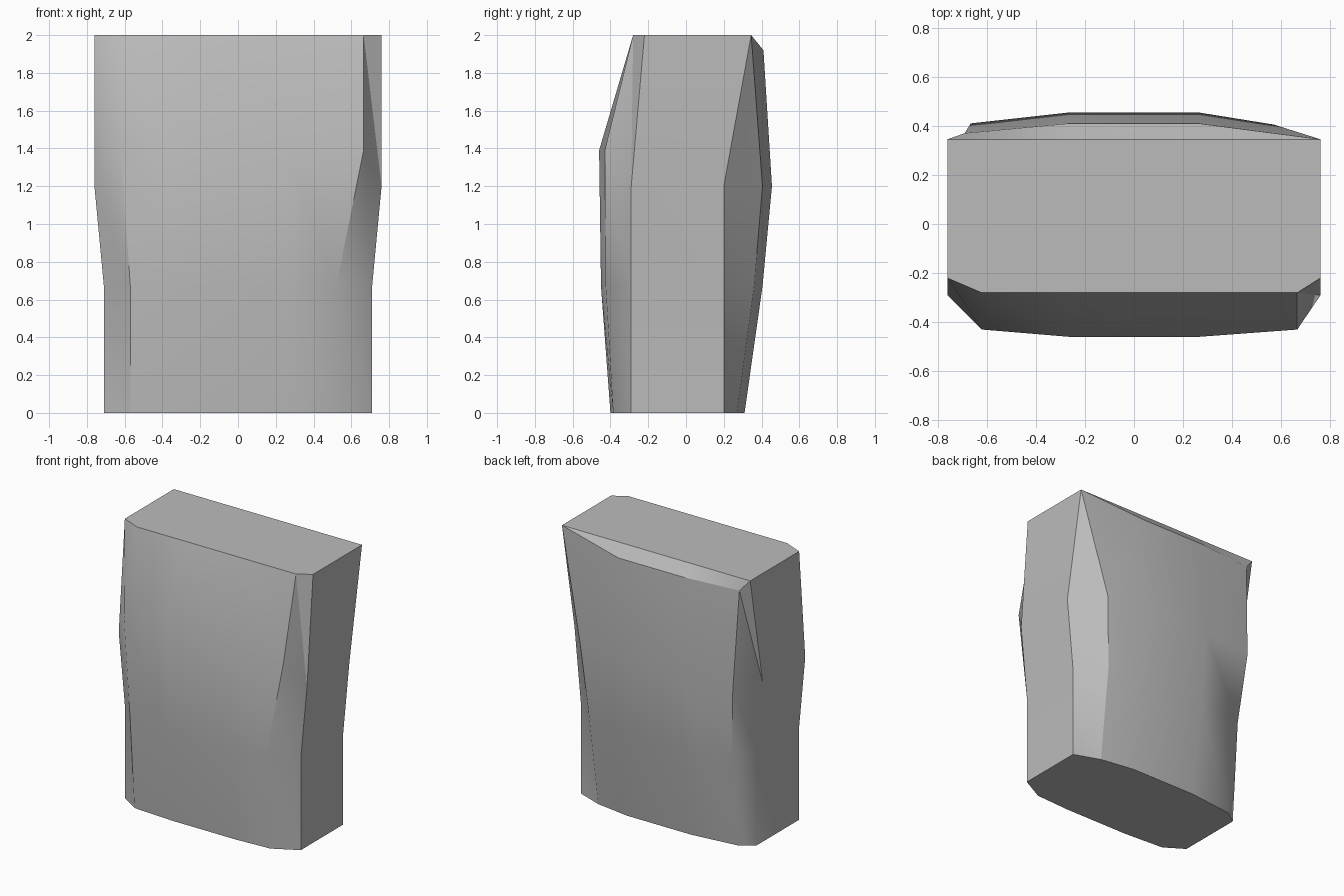
import bpy
import bmesh
import math

default_cube = bpy.data.objects.get("Cube")
if default_cube:
    bpy.data.objects.remove(default_cube, do_unlink=True)


def make_material(name, color):
    material = bpy.data.materials.new(name)
    material.use_nodes = True
    material.diffuse_color = color
    shader = next(n for n in material.node_tree.nodes if n.type == "BSDF_PRINCIPLED")
    shader.inputs["Base Color"].default_value = color
    shader.inputs["Roughness"].default_value = 0.9
    return material


# Heights of the bend lines
BASE, LOW, SIDE_BULGE, FRONT_BULGE, SHOULDER, TOP = 0, 0.67, 1.2, 1.39, 1.92, 2


def column(outline, bulge_height, shoulder=None):
    """Vertical edge of the block; without a shoulder its bulge point repeats."""
    heights = (BASE, LOW, bulge_height, TOP)
    points = [(x, y, z) for (x, y), z in zip(outline, heights)]
    extra = (*shoulder, SHOULDER) if shoulder else points[2]
    points.insert(3, extra)
    return points


def mirrored(points):
    return [(-x, y, z) for x, y, z in points]


def bridge(bm, first, second):
    """Join two neighbouring columns with triangles, skipping collapsed ones."""
    for lower in range(len(first) - 1):
        upper = lower + 1
        a, b, c, d = first[lower], second[lower], second[upper], first[upper]
        for triangle in ((a, b, d), (b, c, d)):
            if len(set(triangle)) == 3:
                bm.faces.new(triangle)


def cap(bm, ring):
    bm.faces.new(list(dict.fromkeys(ring)))


# Side edges, shared by both ends of the block
side_front = column([(0.71, -0.29), (0.71, -0.29), (0.76, -0.29), (0.76, -0.22)], SIDE_BULGE)
side_back = column([(0.71, 0.2), (0.71, 0.2), (0.76, 0.2), (0.76, 0.345)], SIDE_BULGE)

# Middle edges of the bowed front and back
middle_front = column([(0.26, y) for y in (-0.4, -0.45, -0.46, -0.28)], FRONT_BULGE)
middle_back = column([(0.26, y) for y in (0.31, 0.405, 0.455, 0.345)], SIDE_BULGE, (0.26, 0.41))

# Uneven chipped corners
chip_front_right = column([(-0.57, -0.38), (-0.57, -0.43), (-0.62, -0.43), (-0.62, -0.28)], FRONT_BULGE)
chip_front_left = column([(0.53, -0.385), (0.52, -0.425), (0.665, -0.43), (0.665, -0.28)], FRONT_BULGE)
chip_back_left = column([(0.52, 0.27), (0.53, 0.36), (0.57, 0.405), (0.76, 0.345)], SIDE_BULGE)
chip_back_right = column([(-0.61, 0.27), (-0.62, 0.36), (-0.665, 0.41), (-0.76, 0.345)],
                         SIDE_BULGE, (-0.69, 0.37))

outline = [
    mirrored(side_front), chip_front_right, mirrored(middle_front),
    middle_front, chip_front_left, side_front,
    side_back, chip_back_left, middle_back,
    mirrored(middle_back), chip_back_right, mirrored(side_back),
]

# Stone block
bm = bmesh.new()
shared = {}
columns = []
for points in outline:
    for point in points:
        if point not in shared:
            shared[point] = bm.verts.new(point)
    columns.append([shared[point] for point in points])

for index, current in enumerate(columns):
    bridge(bm, current, columns[(index + 1) % len(columns)])
cap(bm, [points[-1] for points in columns])
cap(bm, [points[0] for points in reversed(columns)])
bmesh.ops.recalc_face_normals(bm, faces=bm.faces[:])

mesh = bpy.data.meshes.new("stone_block")
bm.to_mesh(mesh)
bm.free()
mesh.materials.append(make_material("stone_grey", (0.5, 0.5, 0.5, 1)))

block = bpy.data.objects.new("stone_block", mesh)
bpy.context.scene.collection.objects.link(block)
bpy.ops.object.select_all(action="DESELECT")
block.select_set(True)
bpy.context.view_layer.objects.active = block
bpy.ops.object.shade_smooth_by_angle(angle=math.radians(30))
